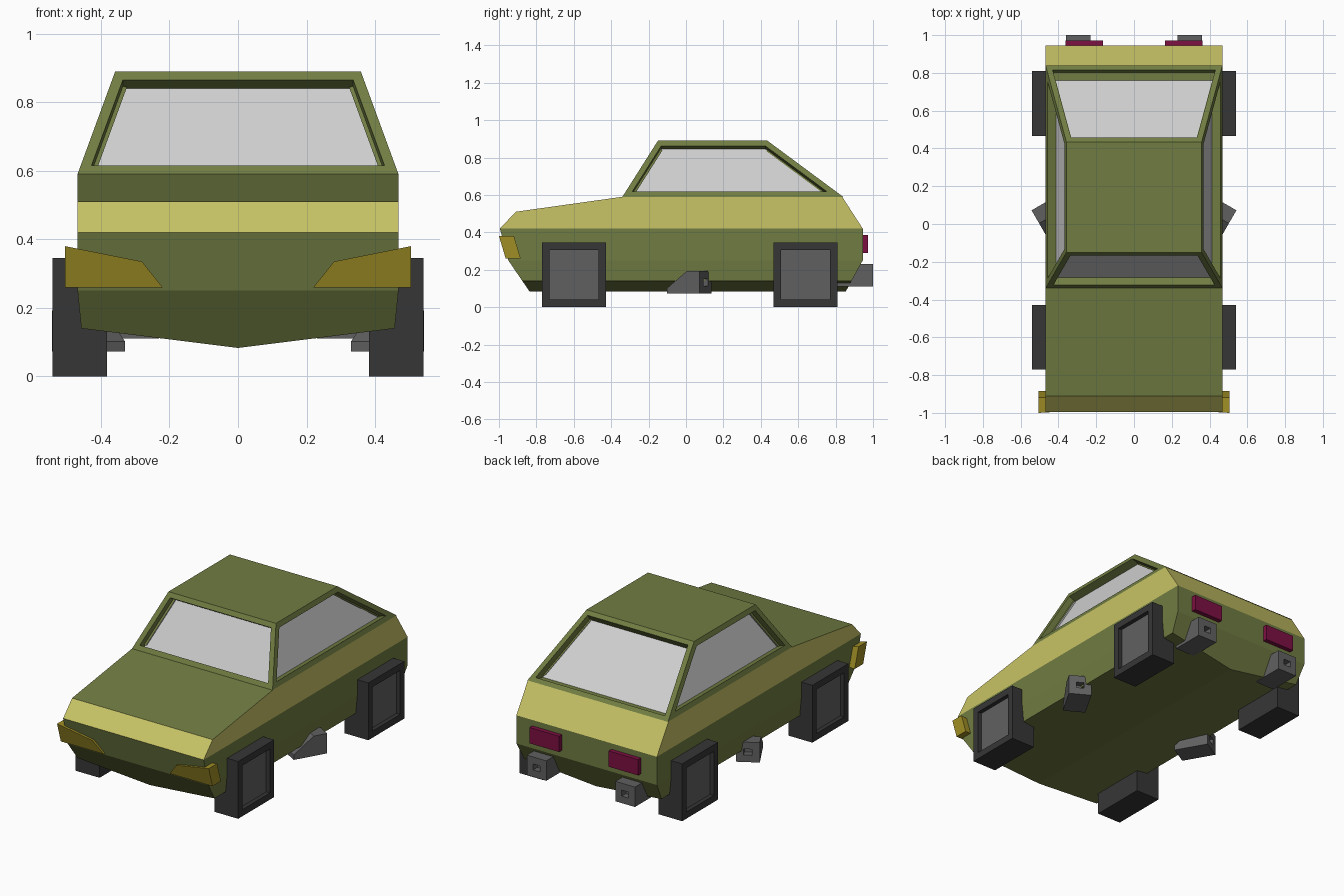
import bpy, bmesh
from math import radians
from mathutils import Matrix, Vector

cube = bpy.data.objects.get("Cube")
if cube:
    bpy.data.objects.remove(cube, do_unlink=True)


def material(name, r, g, b):
    m = bpy.data.materials.new(name)
    m.use_nodes = True
    m.diffuse_color = (r, g, b, 1)
    m.node_tree.nodes["Principled BSDF"].inputs["Base Color"].default_value = (r, g, b, 1)
    return m


green = material("olive paint", 0.162, 0.202, 0.054)
yellow = material("pale yellow band", 0.578, 0.552, 0.133)
glass = material("light grey glass", 0.617, 0.617, 0.617)
rubber = material("black rubber", 0.037, 0.037, 0.037)
metal = material("grey metal", 0.118, 0.118, 0.118)
amber = material("amber lamp", 0.352, 0.27, 0.019)
red = material("crimson lamp", 0.205, 0.005, 0.054)


def hull(points):
    """Convex solid around the points, with flat faces merged."""
    bm = bmesh.new()
    for p in points:
        bm.verts.new(p)
    bmesh.ops.convex_hull(bm, input=bm.verts[:])
    bmesh.ops.dissolve_limit(bm, angle_limit=0.02, verts=bm.verts[:], edges=bm.edges[:])
    bmesh.ops.recalc_face_normals(bm, faces=bm.faces[:])
    return bm


def box(x, y, z):
    return hull([(a, b, c) for a in x for b in y for c in z])


def recess(bm, test, border, depth, index):
    """Sink a panel into each face whose normal passes the test."""
    bm.normal_update()
    faces = [f for f in bm.faces if test(f.normal)]
    bmesh.ops.inset_individual(bm, faces=faces, thickness=border, use_even_offset=True)
    bmesh.ops.inset_individual(bm, faces=faces, thickness=0, depth=-depth)
    for f in faces:
        f.material_index = index


def finish(name, bm, *mats):
    mesh = bpy.data.meshes.new(name)
    bm.to_mesh(mesh)
    bm.free()
    for m in mats:
        mesh.materials.append(m)
    obj = bpy.data.objects.new(name, mesh)
    bpy.context.collection.objects.link(obj)
    return obj


# Body shell: side outline at the flanks, plus a keel along the middle
W = 0.468
outline = [(W, -0.91, 0.51), (W, -0.34, 0.59), (W, 0.835, 0.59),
           (W, -0.995, 0.42), (W, 0.945, 0.42),
           (W, -0.95, 0.25), (W, 0.945, 0.25),
           (0.457, -0.875, 0.14), (0.457, 0.885, 0.14),
           (0, -0.836, 0.083), (0, 0.854, 0.083)]
bm = hull({(s * x, y, z) for x, y, z in outline for s in (-1, 1)})
bmesh.ops.bisect_plane(bm, geom=bm.verts[:] + bm.edges[:] + bm.faces[:],
                       plane_co=(0, 0, 0.42), plane_no=(0, 0, 1))
bm.normal_update()
for f in bm.faces:
    f.material_index = int(f.calc_center_median().z > 0.421 and f.normal.z < 0.9)
finish("body", bm, green, yellow)

# Cabin with four sunken windows
bm = hull([(s * x, y, z) for s in (-1, 1) for x, y, z in
           [(W, -0.34, 0.59), (W, 0.84, 0.59), (0.358, -0.15, 0.89), (0.358, 0.435, 0.89)]])
recess(bm, lambda n: abs(n.z) < 0.95, 0.03, 0.048, 1)
finish("cabin", bm, green, glass)


def pipe():
    """Square exhaust, outlet at the origin facing +y."""
    side = [(0, 0), (0, 0.12), (-0.08, 0.12), (-0.2, 0.03), (-0.2, 0)]
    bm = hull([(x, y, z) for x in (-0.065, 0.065) for y, z in side])
    recess(bm, lambda n: n.y > 0.9, 0.042, 0.04, 0)
    return bm


for s, label in ((1, "left"), (-1, "right")):
    # Square wheels with sunken hubs
    for y, end in ((-0.6, "front"), (0.638, "rear")):
        bm = box((s * 0.382, s * 0.541), (y - 0.171, y + 0.171), (0, 0.345))
        recess(bm, lambda n: n.x * s > 0.9, 0.04, 0.025, 1)
        finish(f"{end}_wheel_{label}", bm, rubber, metal)

    # Slanted wraparound front lamps
    face = [(0.505, 0.38), (0.28, 0.335), (0.22, 0.26), (0.505, 0.26)]
    bm = hull([(s * x, -1.0 + (0.38 - z) * 0.3 + d, z) for x, z in face for d in (0, 0.08)])
    finish(f"front_lamp_{label}", bm, amber)

    # Tail lamps
    finish(f"tail_lamp_{label}",
           box((s * 0.165, s * 0.362), (0.93, 0.972), (0.29, 0.385)), red)

    # Rear and side exhausts
    rear = finish(f"rear_exhaust_{label}", pipe(), metal)
    rear.location = (s * 0.295, 1.0, 0.11)
    flank = finish(f"side_exhaust_{label}", pipe(), metal)
    flank.matrix_world = (Matrix.Translation(Vector((s * 0.486, 0.105, 0.072)))
                          @ Matrix.Rotation(radians(-30 * s), 4, "Z"))
